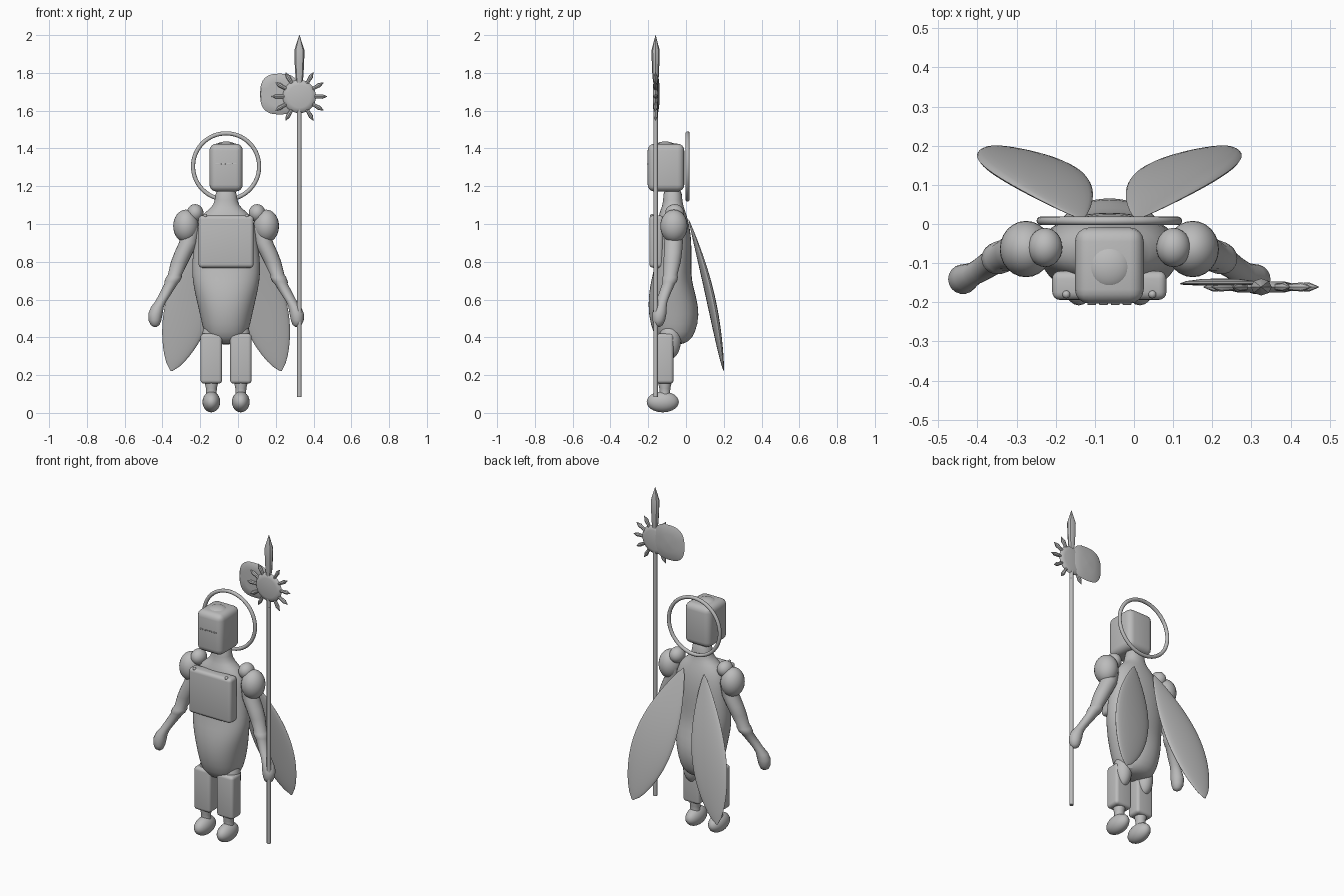
import bpy, bmesh, math
from mathutils import Vector

cube = bpy.data.objects.get("Cube")
if cube:
    bpy.data.objects.remove(cube, do_unlink=True)

grey = bpy.data.materials.new("stone grey")
grey.use_nodes = True
COLOUR = (0.5, 0.5, 0.5, 1)
grey.diffuse_color = COLOUR
grey.node_tree.nodes["Principled BSDF"].inputs["Base Color"].default_value = COLOUR

MID = -0.063      # symmetry plane of the figure
X, Y, Z = Vector((1, 0, 0)), Vector((0, 1, 0)), Vector((0, 0, 1))


def finish(name, bm, angle=40, subdiv=0):
    bmesh.ops.recalc_face_normals(bm, faces=bm.faces)
    me = bpy.data.meshes.new(name)
    bm.to_mesh(me)
    bm.free()
    ob = bpy.data.objects.new(name, me)
    bpy.context.collection.objects.link(ob)
    me.materials.append(grey)
    if subdiv:
        ob.modifiers.new("smooth", "SUBSURF").levels = subdiv
    bpy.ops.object.select_all(action="DESELECT")
    ob.select_set(True)
    bpy.context.view_layer.objects.active = ob
    bpy.ops.object.shade_smooth_by_angle(angle=math.radians(angle))
    return ob


def loft(name, rings, segs=20, power=2, angle=40, subdiv=0):
    """Skin through rings given as (centre, u axis, v axis)."""
    bm = bmesh.new()
    loops = []
    for c, u, v in rings:
        loop = []
        for i in range(segs):
            a = math.tau * i / segs
            ca, sa = math.cos(a), math.sin(a)
            loop.append(bm.verts.new(Vector(c)
                        + u * math.copysign(abs(ca) ** (2 / power), ca)
                        + v * math.copysign(abs(sa) ** (2 / power), sa)))
        loops.append(loop)
    for a, b in zip(loops, loops[1:]):
        for i in range(segs):
            j = (i + 1) % segs
            bm.faces.new((a[i], a[j], b[j], b[i]))
    bm.faces.new(loops[0])
    bm.faces.new(loops[-1])
    return finish(name, bm, angle, subdiv)


def column(name, rows, **kw):
    """Loft of level rings: (x, y, z, x radius, y radius)."""
    return loft(name, [((x, y, z), X * rx, Y * ry) for x, y, z, rx, ry in rows], **kw)


def ball(name, centre, radii):
    bm = bmesh.new()
    bmesh.ops.create_uvsphere(bm, u_segments=24, v_segments=16, radius=1)
    bmesh.ops.scale(bm, vec=radii, verts=bm.verts)
    bmesh.ops.translate(bm, vec=centre, verts=bm.verts)
    return finish(name, bm)


def box(name, lo, hi, bevel):
    lo, hi = Vector(lo), Vector(hi)
    bm = bmesh.new()
    bmesh.ops.create_cube(bm, size=1)
    bmesh.ops.scale(bm, vec=hi - lo, verts=bm.verts)
    bmesh.ops.translate(bm, vec=(lo + hi) / 2, verts=bm.verts)
    bmesh.ops.bevel(bm, geom=bm.edges[:], offset=bevel, segments=4, profile=0.5, affect="EDGES")
    return finish(name, bm)


# Torso from crotch to neck: height, half width, front y, back y
TORSO = [(0.362, 0.04, -0.10, -0.03), (0.375, 0.09, -0.14, 0.015), (0.42, 0.118, -0.175, 0.05),
         (0.52, 0.139, -0.2, 0.074), (0.62, 0.163, -0.2, 0.054), (0.70, 0.179, -0.185, 0.03),
         (0.78, 0.184, -0.165, 0.028), (0.9, 0.17, -0.16, 0.031), (0.99, 0.16, -0.155, 0.02),
         (1.05, 0.13, -0.145, 0.003), (1.085, 0.078, -0.13, -0.01), (1.12, 0.058, -0.12, -0.02),
         (1.2, 0.056, -0.12, -0.022)]
column("torso", [(MID, (f + b) / 2, z, w, (b - f) / 2) for z, w, f, b in TORSO],
       segs=24, power=2.2, subdiv=1)

# Head with domed crown and narrow eye slits
box("head", (MID - 0.088, -0.203, 1.172), (MID + 0.088, -0.009, 1.425), 0.036)
ball("crown", (MID, -0.11, 1.405), (0.06, 0.06, 0.032))
for i in range(4):
    x = MID - 0.045 + 0.03 * i
    box("eye_slit", (x - 0.011, -0.207, 1.314), (x + 0.011, -0.2, 1.32), 0.002)

# Breastplate and its rivets
box("breastplate", (MID - 0.146, -0.194, 0.768), (MID + 0.146, -0.12, 1.045), 0.02)
for s in (-1, 1):
    ball("plate_rivet", (MID + s * 0.11, -0.18, 1.043), (0.01, 0.01, 0.01))

# Halo ring standing behind the head
bpy.ops.mesh.primitive_torus_add(major_radius=0.175, minor_radius=0.011, major_segments=64,
                                 minor_segments=12, location=(MID, 0.008, 1.305),
                                 rotation=(math.pi / 2, 0, 0))
halo = bpy.context.object
halo.name = "halo"
halo.data.materials.append(grey)
bpy.ops.object.shade_smooth()

# Arm rows: sideways offset, y, height, radius, from shoulder to fingertips
ARM = [(0.18, -0.063, 0.98, 0.045), (0.2, -0.066, 0.9, 0.05), (0.224, -0.069, 0.85, 0.049),
       (0.246, -0.073, 0.8, 0.046), (0.272, -0.082, 0.73, 0.037), (0.276, -0.084, 0.718, 0.042),
       (0.286, -0.088, 0.695, 0.041), (0.291, -0.092, 0.684, 0.035), (0.325, -0.115, 0.625, 0.031),
       (0.346, -0.127, 0.59, 0.029), (0.364, -0.136, 0.56, 0.034), (0.374, -0.141, 0.525, 0.038),
       (0.377, -0.144, 0.49, 0.034), (0.376, -0.146, 0.466, 0.024), (0.375, -0.146, 0.455, 0.008)]

for s, side in ((-1, "right"), (1, "left")):
    # Shoulders and arms
    ball(side + "_shoulder", (MID + s * 0.213, -0.064, 0.989), (0.067, 0.072, 0.087))
    ball(side + "_shoulder_knob", (MID + s * 0.164, -0.06, 1.058), (0.044, 0.05, 0.047))
    column(side + "_arm", [(MID + s * x, y, z, r, r) for x, y, z, r in ARM], segs=18)

    # Legs, ankles and feet
    lx = MID + s * 0.078
    box(side + "_leg", (lx - 0.057, -0.157, 0.155), (lx + 0.057, -0.066, 0.42), 0.018)
    ball(side + "_thigh", (lx, -0.085, 0.385), (0.052, 0.058, 0.1))
    column(side + "_ankle", [(lx, -0.112, z, r, r) for z, r in
           ((0.07, 0.034), (0.105, 0.028), (0.13, 0.029), (0.16, 0.036), (0.19, 0.036))])
    ball(side + "_foot", (lx, -0.123, 0.058), (0.047, 0.085, 0.055))

    # Leaf-shaped wing, bulging to the rear
    root, tip = Vector((MID + s * 0.07, 0.012, 1.03)), Vector((MID + s * 0.291, 0.2, 0.22))
    along = (tip - root).normalized()
    across = Vector((-s, -0.1, 0))
    across = (across - along * across.dot(along)).normalized()
    rear = along.cross(across)
    if rear.y < 0:
        rear = -rear
    rings = []
    for i in range(25):
        t = 0.002 + 0.996 * i / 24
        f = math.sin(math.pi * t ** 1.2) ** 0.68
        centre = root.lerp(tip, t) + rear * 0.02 * math.sin(math.pi * t)
        rings.append((centre, across * 0.126 * f, rear * 0.021 * f))
    loft(side + "_wing", rings, segs=24, angle=60)

# Staff with spear point
SX, SY, SZ = 0.325, -0.161, 1.675
column("staff", [(SX, SY, z, 0.012, 0.012) for z in (0.085, 1.78)], segs=12)
column("spear_point", [(SX, SY, z, r, r * 0.8) for z, r in
       ((1.75, 0.016), (1.78, 0.021), (1.85, 0.025), (1.92, 0.027), (2.0, 0.001))], segs=8)

# Sun disc with twelve pointed rays
loft("sun_disc", [((SX, SY + y, SZ), X * r, Z * r) for y, r in
     ((-0.014, 0.06), (-0.009, 0.08), (0, 0.088), (0.009, 0.08), (0.014, 0.06))], segs=32)
for i in range(12):
    a = math.tau * i / 12
    out = Vector((math.cos(a), 0, math.sin(a)))
    side = Vector((-math.sin(a), 0, math.cos(a)))
    loft("sun_ray", [(Vector((SX, SY, SZ)) + out * d, side * r, Y * r) for d, r in
         ((0.07, 0.009), (0.1, 0.01), (0.122, 0.012), (0.148, 0.001))], segs=8)

# Thin rounded axe blade behind the sun
loft("axe_blade", [((0.221, y, 1.688), X * 0.104 * k, Z * 0.108 * k) for y, k in
     ((-0.157, 0.02), (-0.157, 0.6), (-0.155, 0.97), (-0.152, 1), (-0.146, 0.85),
      (-0.141, 0.5), (-0.139, 0.02))], segs=32, power=2.7)
